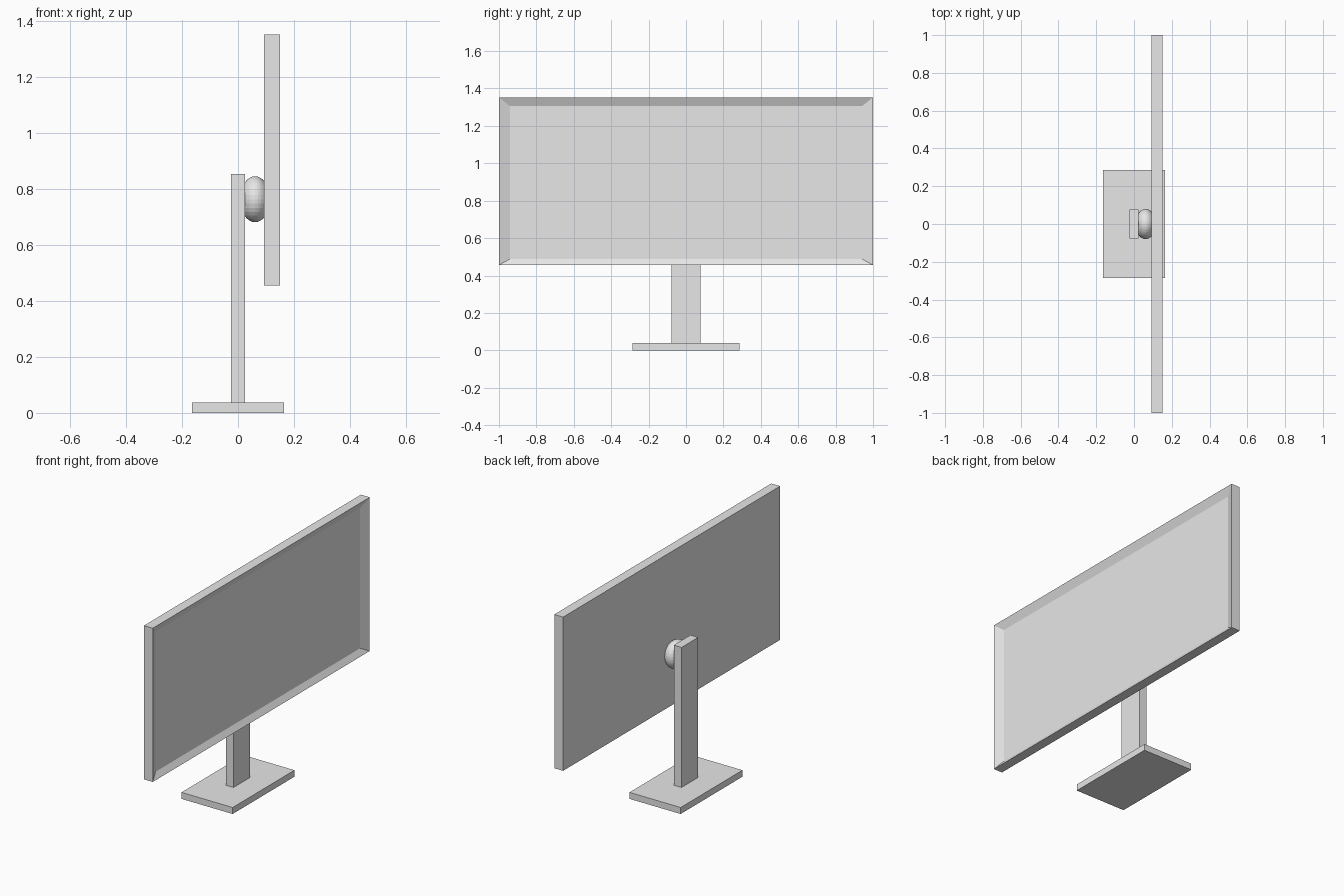
import bpy, bmesh
from mathutils import Vector, Matrix

default = bpy.data.objects.get("Cube")
if default:
    bpy.data.objects.remove(default, do_unlink=True)

grey = bpy.data.materials.new("light_grey")
grey.use_nodes = True
colour = (0.8, 0.8, 0.8, 1)
grey.diffuse_color = colour
grey.node_tree.nodes["Principled BSDF"].inputs["Base Color"].default_value = colour


def add_object(name, bm):
    mesh = bpy.data.meshes.new(name)
    bm.to_mesh(mesh)
    bm.free()
    mesh.materials.append(grey)
    obj = bpy.data.objects.new(name, mesh)
    bpy.context.collection.objects.link(obj)
    return obj


def box(low, high):
    low, high = Vector(low), Vector(high)
    bm = bmesh.new()
    bmesh.ops.create_cube(bm, size=1, matrix=Matrix.LocRotScale(
        (low + high) / 2, None, high - low))
    return bm


# Stand
add_object("base", box((-0.165, -0.285, 0), (0.165, 0.285, 0.038)))
add_object("post", box((-0.025, -0.077, 0.038), (0.025, 0.077, 0.855)))

# Flattened ball joint between post and panel
bm = bmesh.new()
bmesh.ops.create_uvsphere(bm, u_segments=32, v_segments=16, radius=1,
                          matrix=Matrix.LocRotScale((0.061, 0, 0.764), None,
                                                    (0.054, 0.08, 0.082)))
add_object("ball_joint", bm)

# Display panel with a sloping recess on the +x side
bm = box((0.093, -1, 0.456), (0.15, 1, 1.353))
bm.faces.ensure_lookup_table()
screen = max(bm.faces, key=lambda f: f.calc_center_median().x)
bmesh.ops.inset_individual(bm, faces=[screen], thickness=0.03)
for v in screen.verts:
    v.co.x = 0.128
    v.co.y = 0.942 if v.co.y > 0 else -0.942
    v.co.z = 1.306 if v.co.z > 0.9 else 0.488
add_object("display_panel", bm)
